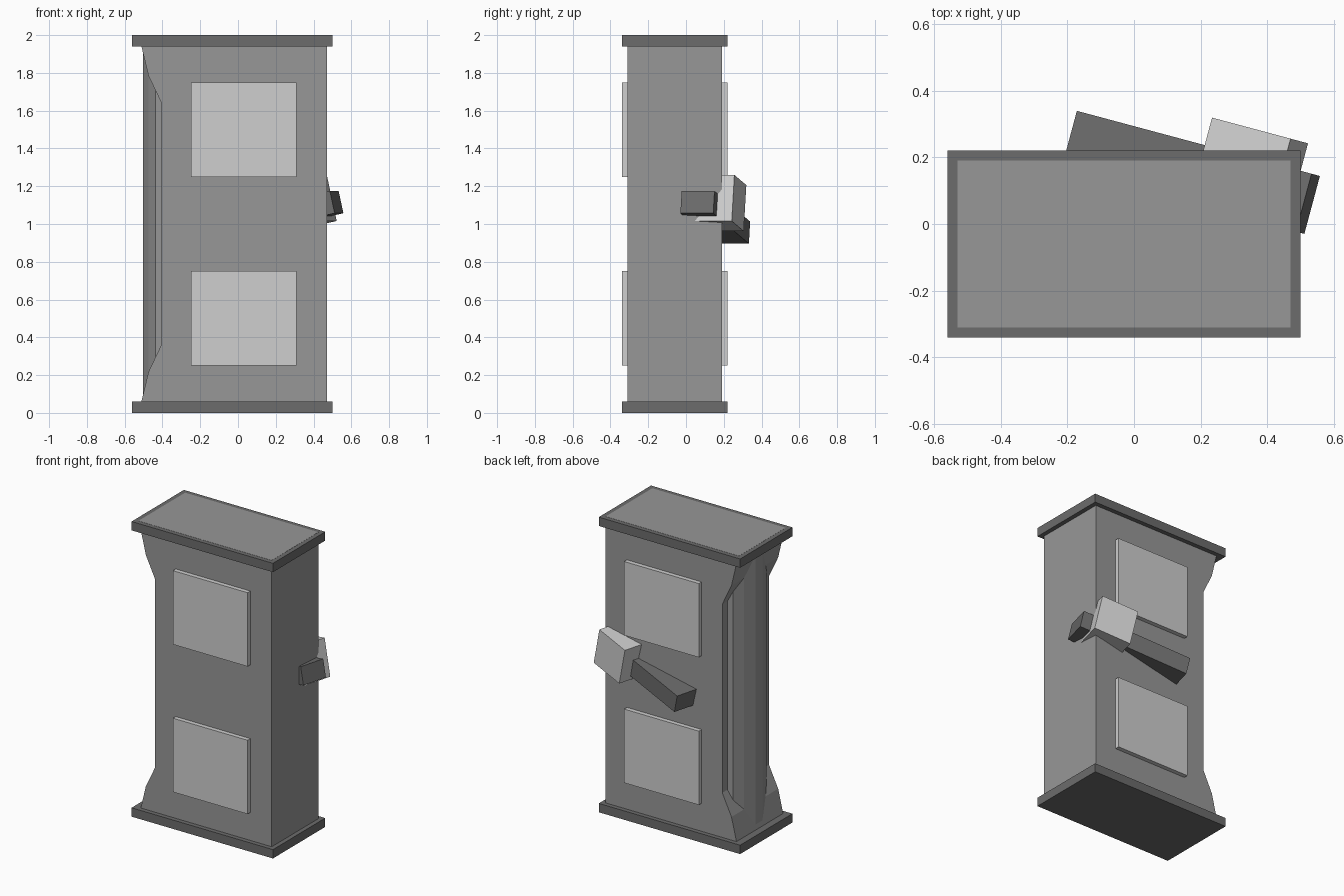
import bpy, bmesh, math
from mathutils import Matrix, Vector

if "Cube" in bpy.data.objects:
    bpy.data.objects.remove(bpy.data.objects["Cube"])


def material(name, v):
    m = bpy.data.materials.new(name)
    m.diffuse_color = (v, v, v, 1)
    m.use_nodes = True
    m.node_tree.nodes["Principled BSDF"].inputs["Base Color"].default_value = m.diffuse_color
    return m


MID = material("mid grey", 0.31)
DARK = material("dark grey", 0.15)
LIGHT = material("light grey", 0.62)


def finish(name, bm, mat):
    bmesh.ops.recalc_face_normals(bm, faces=bm.faces)
    me = bpy.data.meshes.new(name)
    bm.to_mesh(me)
    bm.free()
    me.materials.append(mat)
    ob = bpy.data.objects.new(name, me)
    bpy.context.collection.objects.link(ob)
    return ob


def box(name, center, size, mat, rot=Matrix.Identity(4)):
    bm = bmesh.new()
    m = Matrix.Translation(center) @ rot @ Matrix.Diagonal((*size, 1))
    bmesh.ops.create_cube(bm, size=1, matrix=m)
    return finish(name, bm, mat)


def prism(name, points, depth, mat):
    # closed outline of 3D points pushed along a depth vector
    bm = bmesh.new()
    face = bm.faces.new([bm.verts.new(p) for p in points])
    res = bmesh.ops.extrude_face_region(bm, geom=[face])
    verts = [g for g in res["geom"] if isinstance(g, bmesh.types.BMVert)]
    bmesh.ops.translate(bm, vec=Vector(depth), verts=verts)
    return finish(name, bm, mat)


# body slab, left edge flaring out towards both ends
upper = [(-0.405, 1.64), (-0.474, 1.785), (-0.511, 1.94), (-0.53, 2.001)]
lower = [(x, 2.002 - z) for x, z in reversed(upper)]
outline = lower + upper + [(0.47, 2.001), (0.47, 0.001)]
prism("body", [(x, -0.31, z) for x, z in outline], (0, 0.5, 0), MID)

# rounded spine set into the left edge
half = [(-0.36, 0.215), (-0.437, 0.18), (-0.474, 0.115), (-0.504, 0.038)]
spine = half + [(x, -y) for x, y in reversed(half)]
prism("spine", [(x, y - 0.06, 0.03) for x, y in spine], (0, 0, 1.94), MID)

# end caps
for name, z in (("bottom_cap", 0.03), ("top_cap", 1.97)):
    box(name, (-0.03, -0.06, z), (1.06, 0.56, 0.06), DARK)

# raised panels on front and back
for side, y in (("front", -0.32), ("back", 0.20)):
    for level, z in (("lower", 0.5), ("upper", 1.5)):
        box(f"{side}_{level}_panel", (0.03, y, z), (0.56, 0.04, 0.5), LIGHT)

# tilted bar through the back right corner, with a block around it
tilt = Matrix.Rotation(math.radians(-15), 4, 'Z') @ Matrix.Rotation(math.radians(-12.5), 4, 'Y')
box("bar", (0.17, 0.155, 1.035), (0.747, 0.18, 0.12), DARK, tilt)
box("block", (0.346, 0.16, 1.111), (0.25, 0.25, 0.25), LIGHT, tilt)
